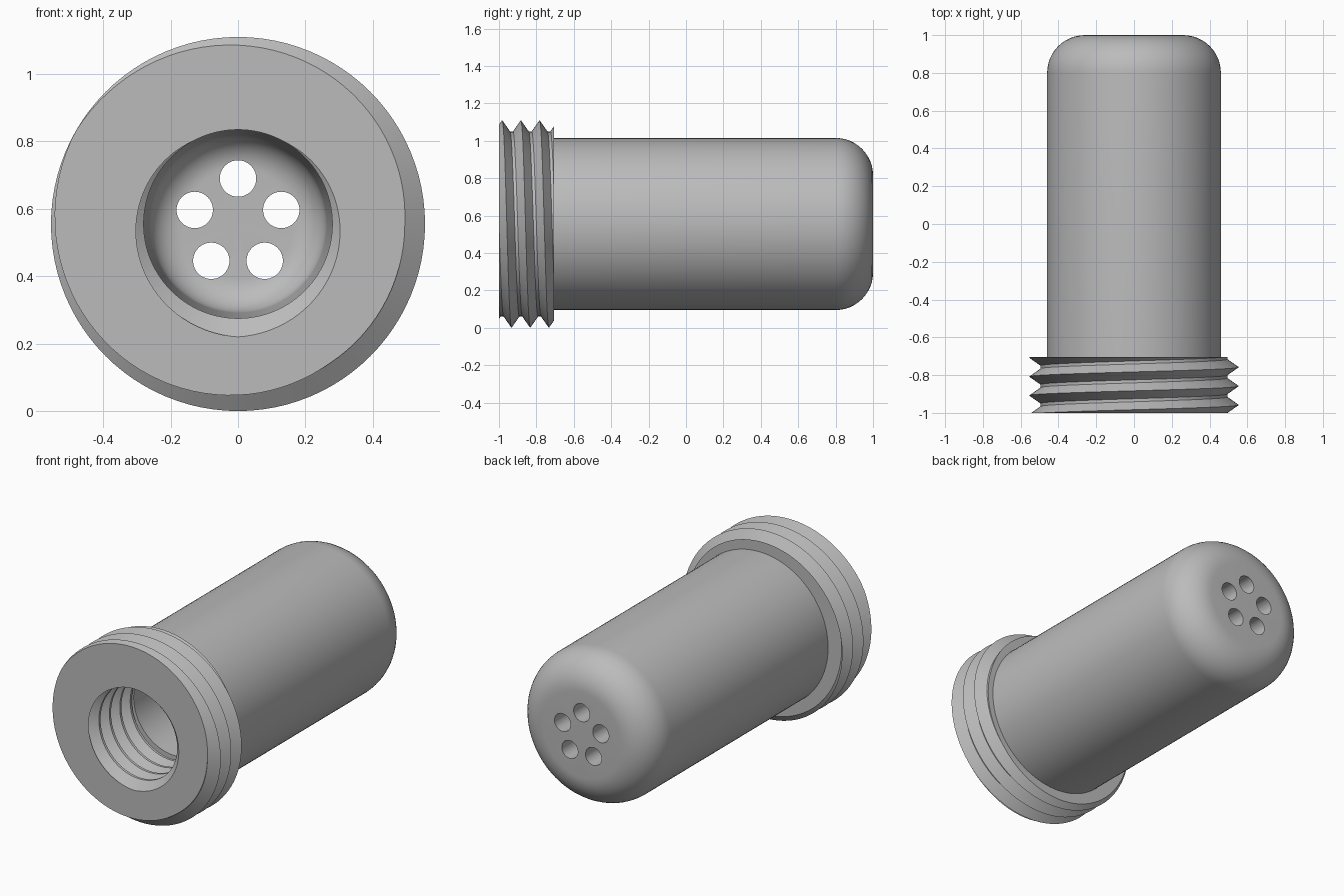
import bpy, bmesh, math
from mathutils import Matrix

if "Cube" in bpy.data.objects:
    bpy.data.objects.remove(bpy.data.objects["Cube"])

AXIS_Z = 0.555      # height of the long axis
FRONT = -1.0
COLLAR_BACK = -0.705
BORE_END = -0.6     # where the inner thread stops
PITCH = 0.1
SEGMENTS = 96

grey = bpy.data.materials.new("plain grey")
grey.use_nodes = True
grey.diffuse_color = (0.5, 0.5, 0.5, 1)
grey.node_tree.nodes["Principled BSDF"].inputs["Base Color"].default_value = (0.5, 0.5, 0.5, 1)


def finish(bm, name):
    """Turn a bmesh into an object with the grey material."""
    mesh = bpy.data.meshes.new(name)
    bmesh.ops.recalc_face_normals(bm, faces=bm.faces)
    bm.to_mesh(mesh)
    bm.free()
    mesh.materials.append(grey)
    obj = bpy.data.objects.new(name, mesh)
    bpy.context.collection.objects.link(obj)
    return obj


def sweep(name, column, closed):
    """Sweep a (radius, y) section, which may vary with angle, about the long axis."""
    bm = bmesh.new()
    rings = []
    for i in range(SEGMENTS + 1):
        a = 2 * math.pi * i / SEGMENTS
        rings.append([bm.verts.new((r * math.sin(a), y, AXIS_Z + r * math.cos(a)))
                      for r, y in column(i / SEGMENTS)])
    count = len(rings[0])
    for left, right in zip(rings, rings[1:]):
        for j in range(count if closed else count - 1):
            k = (j + 1) % count
            bm.faces.new((left[j], left[k], right[k], right[j]))
    bmesh.ops.remove_doubles(bm, verts=bm.verts, dist=0.0002)
    return finish(bm, name)


def thread(turn, start, base, depth, y_min, y_max):
    """Section of a helical V thread at a given part of a turn, trimmed at both ends."""
    half = 0.42
    crest = start + PITCH * turn
    points = []
    for k in range(-2, 8):
        for offset in (-half, 0, half):
            y = min(max(crest + (k + offset) * PITCH, y_min), y_max)
            phase = (y - crest) / PITCH
            distance = abs(phase - round(phase))
            points.append((base + depth * max(0, 1 - distance / half), y))
    return points


def fillet(r, y, size, steps=12):
    """Quarter round from the side wall to the end wall."""
    angles = [math.pi / 2 * i / steps for i in range(steps + 1)]
    return [(r + size * math.cos(t), y + size * math.sin(t)) for t in angles]


# Collar threaded outside and inside
def collar_section(turn):
    inner = thread(turn, FRONT - PITCH / 2, 0.28, 0.055, FRONT, BORE_END)
    outer = thread(turn, -0.983, 0.495, 0.06, FRONT, COLLAR_BACK)
    return inner[::-1] + outer + [(0.44, COLLAR_BACK)]


collar = sweep("threaded_collar", collar_section, True)


# Hollow body with a rounded closed end
def body_section(turn):
    cavity = [(0, 0.85)] + fillet(0.163, 0.75, 0.1)[::-1]
    lip = [(0.28, BORE_END), (0.34, BORE_END), (0.46, COLLAR_BACK - 0.015)]
    return cavity + lip + fillet(0.26, 0.8, 0.2) + [(0, 1)]


body = sweep("hollow_body", body_section, False)

# Five round holes through the closed end
bm = bmesh.new()
for i in range(5):
    a = 2 * math.pi * i / 5
    place = Matrix.Translation((0.135 * math.sin(a), 0.92, AXIS_Z + 0.135 * math.cos(a)))
    bmesh.ops.create_cone(bm, cap_ends=True, segments=40, radius1=0.054, radius2=0.054,
                          depth=0.4, matrix=place @ Matrix.Rotation(math.pi / 2, 4, "X"))
cutter = finish(bm, "hole_cutter")
cutter.hide_render = True
cut = body.modifiers.new("holes", "BOOLEAN")
cut.operation = "DIFFERENCE"
cut.solver = "EXACT"
cut.object = cutter
bpy.context.view_layer.objects.active = body
bpy.ops.object.modifier_apply(modifier=cut.name)
bpy.data.objects.remove(cutter)

# Smooth shading with crisp thread crests and hole rims
for obj in bpy.context.view_layer.objects:
    obj.select_set(obj in (collar, body))
bpy.ops.object.shade_smooth_by_angle(angle=math.radians(30))
